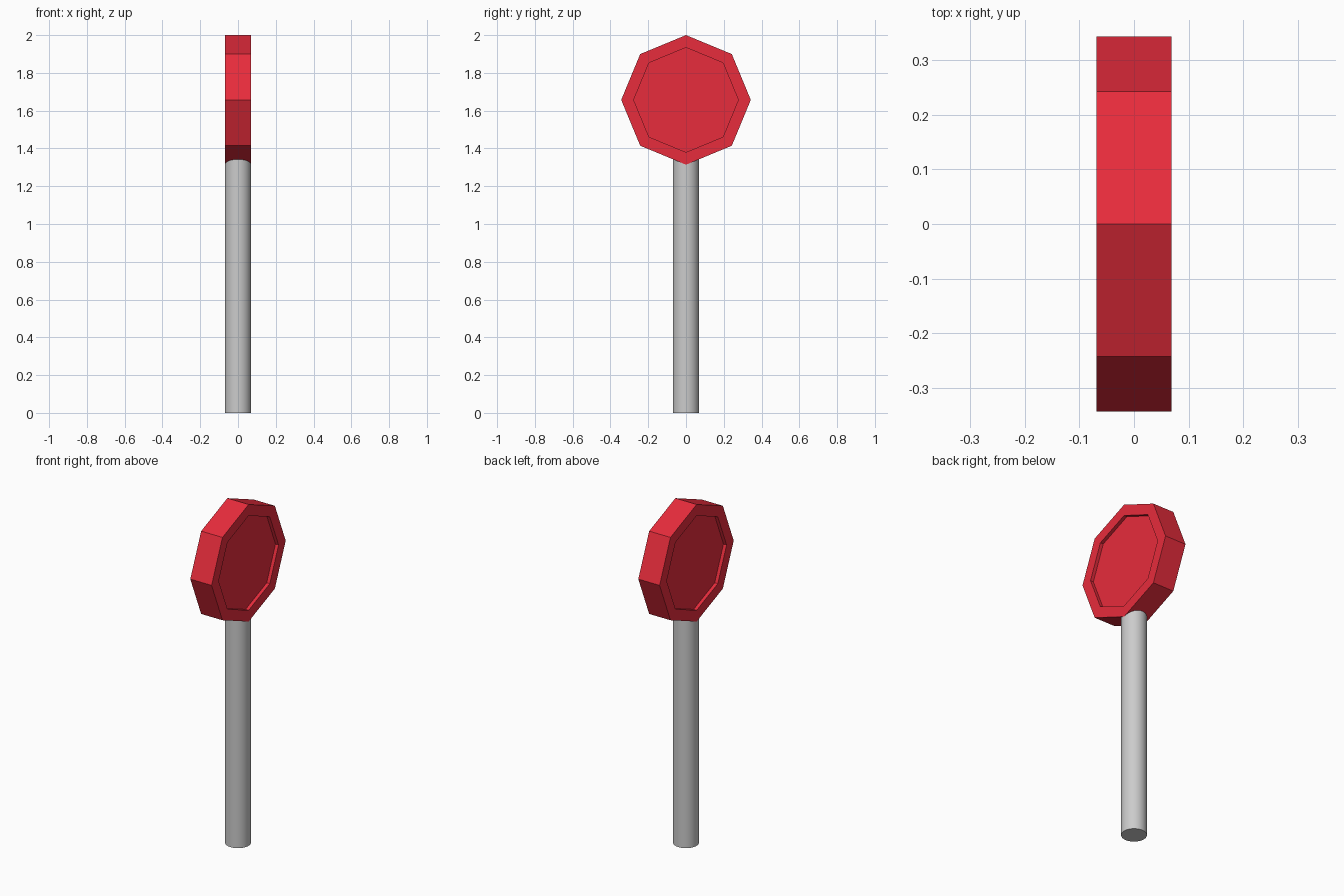
import bpy, bmesh
from math import pi
from mathutils import Matrix

if "Cube" in bpy.data.objects:
    bpy.data.objects.remove(bpy.data.objects["Cube"])

R, HALF, CZ = 0.343, 0.069, 1.657   # sign radius, half thickness, centre height

# Post: round pole, its top buried in the sign
bpy.ops.mesh.primitive_cylinder_add(vertices=32, radius=HALF, depth=1.37, location=(0, 0, 0.685))
post = bpy.context.object
post.name = "post"
bpy.ops.object.shade_smooth_by_angle()

# Sign: octagonal prism along x, corner pointing up
bm = bmesh.new()
bmesh.ops.create_cone(bm, cap_ends=True, segments=8, radius1=R, radius2=R, depth=2 * HALF,
                      matrix=Matrix.Rotation(pi / 2, 4, 'Y'))
bm.normal_update()

# Shallow recessed panel on both faces
caps = [f for f in bm.faces if len(f.verts) == 8]
bmesh.ops.inset_individual(bm, faces=caps, thickness=0.066)
for cap in caps:
    side = 1 if cap.calc_center_median().x > 0 else -1
    ring = bmesh.ops.extrude_discrete_faces(bm, faces=[cap])["faces"][0]
    bmesh.ops.translate(bm, verts=ring.verts, vec=(-side * 0.02, 0, 0))
bmesh.ops.recalc_face_normals(bm, faces=bm.faces)

mesh = bpy.data.meshes.new("sign_plate")
bm.to_mesh(mesh)
bm.free()
sign = bpy.data.objects.new("sign_plate", mesh)
sign.location.z = CZ
bpy.context.collection.objects.link(sign)

# Red paint
red = bpy.data.materials.new("red")
red.diffuse_color = (0.8, 0.025, 0.045, 1)
red.use_nodes = True
red.node_tree.nodes["Principled BSDF"].inputs["Base Color"].default_value = red.diffuse_color
mesh.materials.append(red)
